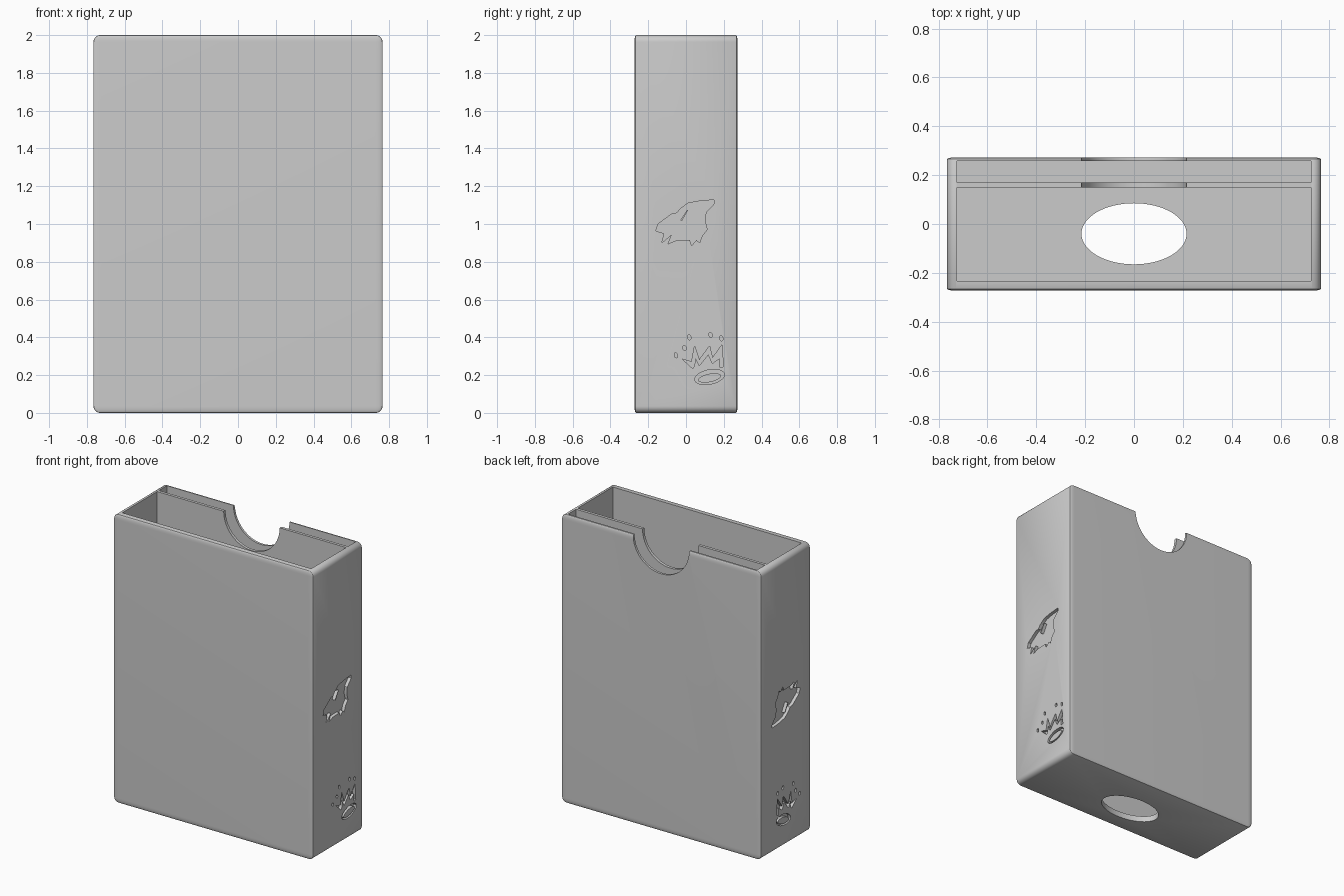
import bpy, bmesh, math
from mathutils import Vector

if "Cube" in bpy.data.objects:
    bpy.data.objects.remove(bpy.data.objects["Cube"], do_unlink=True)

grey = bpy.data.materials.new("plain grey")
grey.use_nodes = True
grey.diffuse_color = (0.6, 0.6, 0.6, 1)
grey.node_tree.nodes["Principled BSDF"].inputs["Base Color"].default_value = (0.6, 0.6, 0.6, 1)

HALF_X, HALF_Y, HEIGHT = 0.765, 0.273, 2.0
WALL, DEPTH = 0.04, 0.022


def make_object(name, bm):
    bmesh.ops.recalc_face_normals(bm, faces=bm.faces)
    mesh = bpy.data.meshes.new(name)
    bm.to_mesh(mesh)
    bm.free()
    ob = bpy.data.objects.new(name, mesh)
    bpy.context.collection.objects.link(ob)
    mesh.materials.append(grey)
    return ob


def block(name, low, high):
    bm = bmesh.new()
    bmesh.ops.create_cube(bm, size=1)
    low, high = Vector(low), Vector(high)
    for v in bm.verts:
        v.co = (low + high) / 2 + v.co * (high - low)
    return make_object(name, bm)


def prism(name, loops, place, travel):
    """Fill 2D loops (inner loops become holes) and extrude them."""
    bm = bmesh.new()
    for loop in loops:
        verts = [bm.verts.new(place(a, b)) for a, b in loop]
        for i, v in enumerate(verts):
            bm.edges.new((verts[i - 1], v))
    bmesh.ops.triangle_fill(bm, use_beauty=True, edges=bm.edges[:])
    made = bmesh.ops.extrude_face_region(bm, geom=bm.faces[:])["geom"]
    moved = [g for g in made if isinstance(g, bmesh.types.BMVert)]
    bmesh.ops.translate(bm, verts=moved, vec=travel)
    return make_object(name, bm)


def oval(cx, cy, rx, ry, tilt=0, count=24):
    points = []
    for i in range(count):
        t = math.tau * i / count
        a, b = rx * math.cos(t), ry * math.sin(t)
        points.append((cx + a * math.cos(tilt) - b * math.sin(tilt),
                       cy + a * math.sin(tilt) + b * math.cos(tilt)))
    return points


def cut(target, cutter):
    mod = target.modifiers.new("cut", "BOOLEAN")
    mod.operation, mod.solver, mod.object = "DIFFERENCE", "EXACT", cutter
    bpy.context.view_layer.objects.active = target
    bpy.ops.object.modifier_apply(modifier=mod.name)
    bpy.data.objects.remove(cutter, do_unlink=True)


# Case body: rounded in stretched space so the y rounding stays tight
stretch = 4
bm = bmesh.new()
bmesh.ops.create_cube(bm, size=2)
for v in bm.verts:
    v.co = (v.co.x * HALF_X, v.co.y * HALF_Y * stretch, v.co.z + 1)
bmesh.ops.bevel(bm, geom=bm.edges[:], offset=0.036, segments=6, profile=0.5, affect="EDGES")
for v in bm.verts:
    v.co.y /= stretch
case = make_object("card_case", bm)

# Two pockets with a divider between them
inner = HALF_X - WALL
for front, back in ((-0.233, 0.15), (0.17, 0.257)):
    cut(case, block("pocket_cutter", (-inner, front, WALL), (inner, back, 2.2)))

# Thumb notch through the divider and the back wall
cut(case, prism("notch_cutter", [oval(0, HEIGHT, 0.215, 0.215, count=64)],
                lambda a, b: (a, 0.1, b), (0, 0.3, 0)))

# Push-out hole in the floor
cut(case, prism("floor_hole_cutter", [oval(0, -0.04, 0.215, 0.125, count=64)],
                lambda a, b: (a, b, -0.1), (0, 0, 0.2)))

# Bird silhouette with an eye slit left standing
bird = [(-.16, .963), (-.148, 1.0), (-.075, 1.053), (-.048, 1.058), (-.03, 1.08),
        (.01, 1.11), (.075, 1.122), (.148, 1.128), (.148, 1.106), (.105, 1.06),
        (.102, 1.01), (.112, .97), (.085, .937), (.072, .9), (.055, .915),
        (.03, .885), (.02, .915), (-.055, .912), (-.095, .895), (-.075, .945),
        (-.128, .9), (-.115, .95)]
slit = [(-.03, 1.02), (-.022, 1.016), (.012, 1.075), (.004, 1.072)]

# Crown: oval band, pointed rim and small beads
band = [oval(.125, .19, .08, .038, .2), oval(.125, .185, .062, .022, .2)]
rim = [(.035, .235), (-.02, .285), (.03, .27), (.045, .355), (.07, .28),
       (.125, .355), (.14, .29), (.19, .36), (.198, .245), (.18, .24),
       (.178, .29), (.14, .262), (.118, .31), (.07, .25), (.05, .29), (.045, .25)]
beads = [oval(a, b, .009, .014, .2, 12) for a, b in
         ((-.053, .305), (-.008, .343), (.017, .4), (.13, .413), (.187, .395))]
crown_parts = [band, [rim]] + [[bead] for bead in beads]


def engrave(loops, side, place):
    start = side * (HALF_X - DEPTH)
    cut(case, prism("engraving_cutter", loops,
                    lambda a, b: (start, *place(a, b)), (side * 0.1, 0, 0)))


# Engravings on both narrow sides; the bird is turned over on the second side
engrave([bird, slit], 1, lambda a, b: (a, b))
engrave([bird, slit], -1, lambda a, b: (a, HEIGHT - b))
for part in crown_parts:
    engrave(part, 1, lambda a, b: (a, b))
    engrave(part, -1, lambda a, b: (a - 0.1, b))

# Smooth rounded edges, crisp cuts
bpy.ops.object.select_all(action="DESELECT")
case.select_set(True)
bpy.context.view_layer.objects.active = case
bpy.ops.object.shade_smooth_by_angle(angle=math.radians(30))
